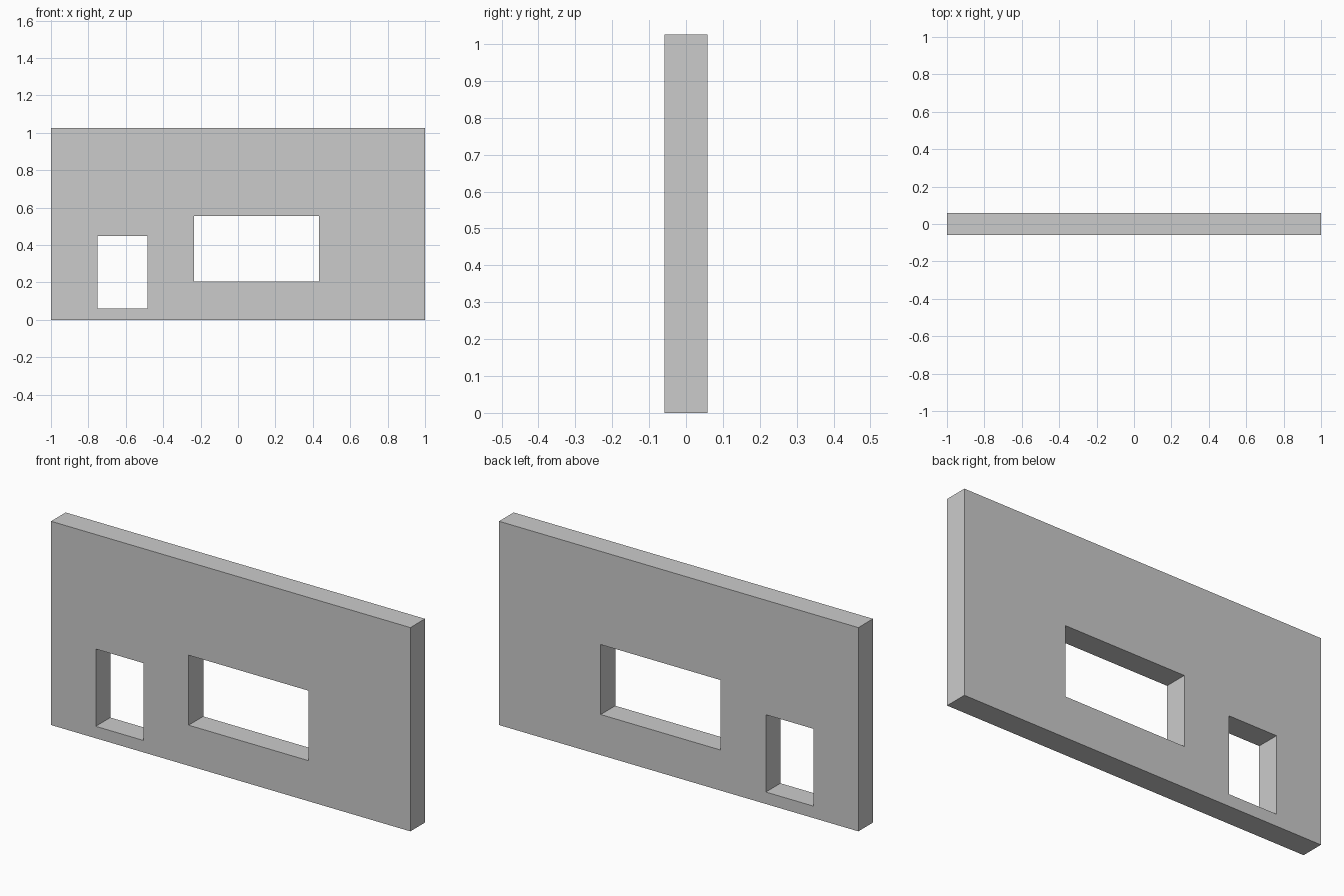
import bpy

if "Cube" in bpy.data.objects:
    bpy.data.objects.remove(bpy.data.objects["Cube"])

THICKNESS = 0.116


def box(name, x0, x1, z0, z1, depth):
    """Axis-aligned block centred on y = 0."""
    bpy.ops.mesh.primitive_cube_add(size=1, location=((x0 + x1) / 2, 0, (z0 + z1) / 2))
    obj = bpy.context.object
    obj.name = name
    obj.scale = (x1 - x0, depth, z1 - z0)
    bpy.ops.object.transform_apply(location=False, rotation=False, scale=True)
    return obj


# Wall slab
wall = box("wall", -1, 1, 0, 1.025, THICKNESS)

# Openings: small upright one on the left, wide one near the middle
openings = {
    "small_opening_cutter": (-0.751, -0.485, 0.06, 0.449),
    "wide_opening_cutter": (-0.234, 0.434, 0.204, 0.556),
}
for name, extents in openings.items():
    cutter = box(name, *extents, THICKNESS * 3)
    cutter.hide_render = True
    cutter.display_type = 'WIRE'
    cut = wall.modifiers.new(name, 'BOOLEAN')
    cut.operation = 'DIFFERENCE'
    cut.solver = 'EXACT'
    cut.object = cutter
